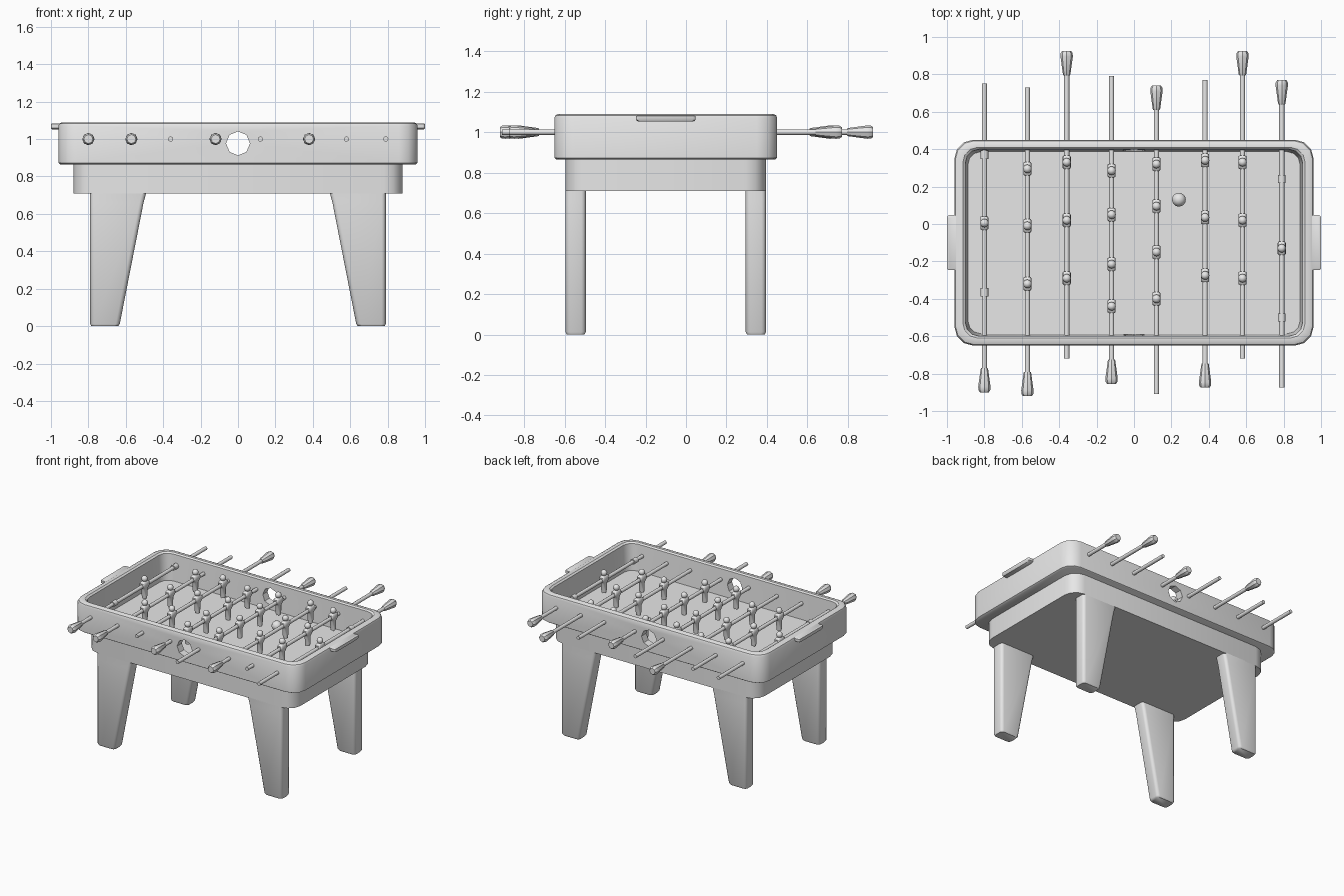
import bpy, bmesh, math
from mathutils import Vector

if "Cube" in bpy.data.objects:
    bpy.data.objects.remove(bpy.data.objects["Cube"])

grey = bpy.data.materials.new("light grey plastic")
grey.use_nodes = True
COLOUR = (0.8, 0.8, 0.8, 1)
grey.diffuse_color = COLOUR
grey.node_tree.nodes["Principled BSDF"].inputs["Base Color"].default_value = COLOUR

MID_Y = -0.1    # centre of the cabinet
ROD_Z = 1.0


def add(name, bm, location=(0, 0, 0)):
    bmesh.ops.recalc_face_normals(bm, faces=bm.faces)
    mesh = bpy.data.meshes.new(name)
    bm.to_mesh(mesh)
    bm.free()
    mesh.materials.append(grey)
    obj = bpy.data.objects.new(name, mesh)
    obj.location = location
    bpy.context.collection.objects.link(obj)
    return obj


def smooth(obj, angle=35):
    bpy.ops.object.select_all(action='DESELECT')
    obj.select_set(True)
    bpy.context.view_layer.objects.active = obj
    bpy.ops.object.shade_smooth_by_angle(angle=math.radians(angle))


def loft(bm, rings):
    """Skin a list of equal rings and close both ends."""
    loops = [[bm.verts.new(p) for p in ring] for ring in rings]
    n = len(loops[0])
    for a, b in zip(loops, loops[1:]):
        for i in range(n):
            j = (i + 1) % n
            bm.faces.new((a[i], a[j], b[j], b[i]))
    bm.faces.new(loops[0])
    bm.faces.new(loops[-1])


def rounded(hx, hy, radius, z, steps=3):
    """Rounded rectangle at height z."""
    ring = []
    for k, (sx, sy) in enumerate([(1, 1), (-1, 1), (-1, -1), (1, -1)]):
        for i in range(steps + 1):
            a = math.pi / 2 * (k + i / steps)
            ring.append(Vector((sx * (hx - radius) + radius * math.cos(a),
                                sy * (hy - radius) + radius * math.sin(a), z)))
    return ring


def lathe_y(bm, profile, sides):
    """Turn (y, radius) pairs about the y axis."""
    loft(bm, [[Vector((r * math.cos(math.tau * i / sides), y,
                       r * math.sin(math.tau * i / sides)))
               for i in range(sides)] for y, r in profile])


# Upper tray with raised rim and sunken playing field
bm = bmesh.new()
loft(bm, [rounded(0.95, 0.54, 0.1, 0.865), rounded(0.96, 0.55, 0.1, 0.872),
          rounded(0.96, 0.55, 0.1, 1.07), rounded(0.955, 0.545, 0.1, 1.083),
          rounded(0.94, 0.53, 0.09, 1.09), rounded(0.915, 0.51, 0.08, 1.09),
          rounded(0.902, 0.5, 0.075, 1.08), rounded(0.888, 0.487, 0.07, 0.88)])
tray = add("tray", bm, (0, MID_Y, 0))

# Ball openings through both long walls
bm = bmesh.new()
lathe_y(bm, [(-1, 0.064), (1, 0.064)], 8)
cutter = add("opening_cutter", bm, (0, MID_Y, 0.977))
cutter.hide_render = True
cut = tray.modifiers.new("openings", 'BOOLEAN')
cut.object = cutter
cut.solver = 'EXACT'
bpy.context.view_layer.objects.active = tray
bpy.ops.object.modifier_apply(modifier=cut.name)
bpy.data.objects.remove(cutter)
smooth(tray)

# Lower cabinet
bm = bmesh.new()
loft(bm, [rounded(0.88, 0.495, 0.1, 0.71), rounded(0.88, 0.495, 0.1, 0.868)])
smooth(add("cabinet", bm, (0, MID_Y, 0)))

# Tapered legs and side grips
for sx, side in ((1, "left"), (-1, "right")):
    for sy, end in ((-1, "front"), (1, "back")):
        bm = bmesh.new()
        rings = []
        for z, inner, shrink in ((0, 0.635, 0.006), (0.012, 0.632, 0),
                                 (0.66, 0.505, 0), (0.715, 0.49, 0)):
            hx = (0.79 - inner) / 2
            ring = rounded(hx - shrink, 0.05 - shrink, 0.022, z)
            rings.append([p + Vector((sx * (inner + hx), sy * 0.445, 0)) for p in ring])
        loft(bm, rings)
        smooth(add(f"{end}_{side}_leg", bm, (0, MID_Y, 0)), 50)
    bm = bmesh.new()
    loft(bm, [rounded(0.03, 0.135, 0.012, 1.052), rounded(0.035, 0.147, 0.012, 1.06),
              rounded(0.035, 0.147, 0.012, 1.08), rounded(0.03, 0.14, 0.01, 1.084)])
    smooth(add(f"{side}_grip", bm, (sx * 0.965, MID_Y, 0)))

# Shared player figure: legs, torso, head, relative to its rod
bm = bmesh.new()
loft(bm, [rounded(hx, hy, 0.008, z, 2) for z, hx, hy in
          ((-0.1, 0.016, 0.013), (-0.075, 0.018, 0.015), (-0.03, 0.014, 0.022),
           (-0.015, 0.02, 0.024), (0.0, 0.022, 0.036), (0.022, 0.02, 0.036),
           (0.034, 0.012, 0.02))])
head = bmesh.ops.create_uvsphere(bm, u_segments=12, v_segments=8, radius=0.023)
bmesh.ops.translate(bm, verts=head["verts"], vec=(0, 0, 0.05))
player = add("player", bm)
smooth(player, 45)
player_mesh = player.data
bpy.data.objects.remove(player)

# Rods: x, plain end y, handle tip y, players, bumpers
RODS = [
    (-0.80, 0.75, -0.90, [0.005], [0.37, -0.365]),
    (-0.57, 0.73, -0.92, [0.295, -0.01, -0.32], []),
    (-0.36, -0.72, 0.925, [0.33, 0.02, -0.29], []),
    (-0.12, 0.79, -0.855, [0.285, 0.05, -0.215, -0.44], []),
    (0.12, -0.91, 0.74, [0.32, 0.095, -0.15, -0.40], []),
    (0.38, 0.77, -0.875, [0.34, 0.035, -0.275], []),
    (0.58, -0.72, 0.925, [0.33, 0.02, -0.29], []),
    (0.79, -0.875, 0.77, [-0.13], [0.24, -0.50]),
]
for n, (x, plain, tip, players, bumpers) in enumerate(RODS, 1):
    way = math.copysign(1, tip)
    bm = bmesh.new()
    lathe_y(bm, [(plain, 0.014), (tip - way * 0.06, 0.014)], 10)
    smooth(add(f"rod_{n}", bm, (x, 0, ROD_Z)), 50)
    bm = bmesh.new()
    lathe_y(bm, [(tip - way * d, r) for d, r in
                 ((0.13, 0.017), (0.125, 0.02), (0.03, 0.033),
                  (0.012, 0.032), (0, 0.024))], 8)
    smooth(add(f"rod_handle_{n}", bm, (x, 0, ROD_Z)), 30)
    for k, y in enumerate(players, 1):
        obj = bpy.data.objects.new(f"player_{n}_{k}", player_mesh)
        obj.location = (x, y, ROD_Z)
        bpy.context.collection.objects.link(obj)
    for k, y in enumerate(bumpers, 1):
        bm = bmesh.new()
        lathe_y(bm, [(-0.022, 0.021), (0.022, 0.021)], 10)
        smooth(add(f"bumper_{n}_{k}", bm, (x, y, ROD_Z)), 50)

# Ball on the field
bm = bmesh.new()
bmesh.ops.create_uvsphere(bm, u_segments=16, v_segments=10, radius=0.037)
smooth(add("ball", bm, (0.24, 0.13, 0.917)), 60)
